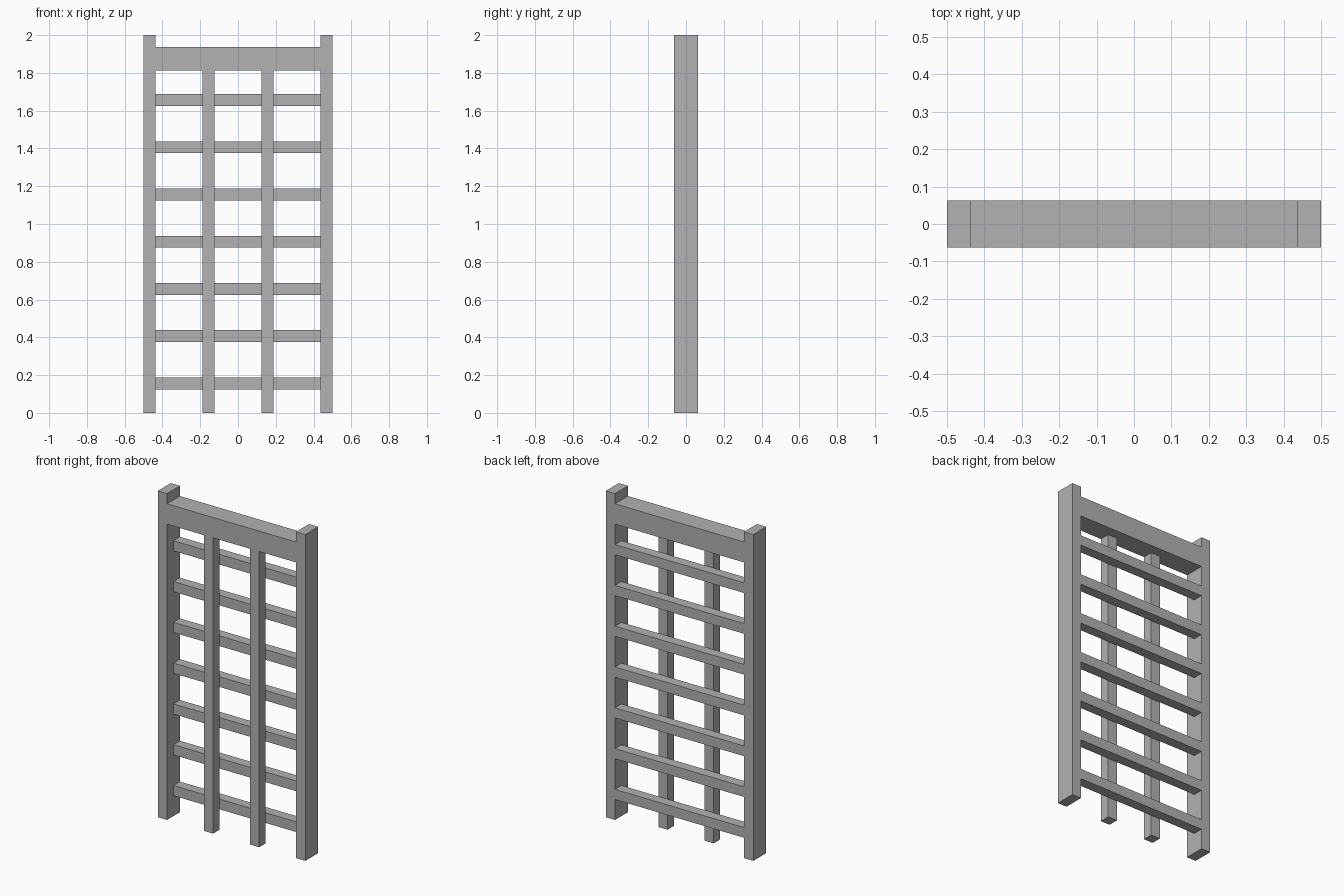
import bpy

if "Cube" in bpy.data.objects:
    bpy.data.objects.remove(bpy.data.objects["Cube"], do_unlink=True)

# One plain grey for the whole trellis
GREY = (0.445, 0.445, 0.445, 1)
grey = bpy.data.materials.new("plain grey")
grey.use_nodes = True
grey.diffuse_color = GREY
grey.node_tree.nodes["Principled BSDF"].inputs["Base Color"].default_value = GREY

U = 0.0625  # thickness of one bar


def box(name, x, y, z):
    """Box filling the given (min, max) range on each axis."""
    ranges = (x, y, z)
    bpy.ops.mesh.primitive_cube_add(size=1, location=[(a + b) / 2 for a, b in ranges])
    obj = bpy.context.object
    obj.name = name
    obj.scale = [b - a for a, b in ranges]
    bpy.ops.object.transform_apply(location=False, rotation=False, scale=True)
    obj.data.materials.append(grey)
    return obj


# Full-depth side posts and thin front uprights, mirrored left and right
for side, s in (("left", 1), ("right", -1)):
    box(f"{side}_post", sorted((s * 7 * U, s * 8 * U)), (-U, U), (0, 2))
    box(f"{side}_upright", sorted((s * 2 * U, s * 3 * U)), (-U, 0), (0, 29 * U))

# Top rail between the posts
box("top_rail", (-7 * U, 7 * U), (-U, U), (29 * U, 31 * U))

# Rungs across the back, evenly spaced
for i in range(7):
    z = (2 + 4 * i) * U
    box(f"rung_{i + 1}", (-7 * U, 7 * U), (0, U), (z, z + U))
